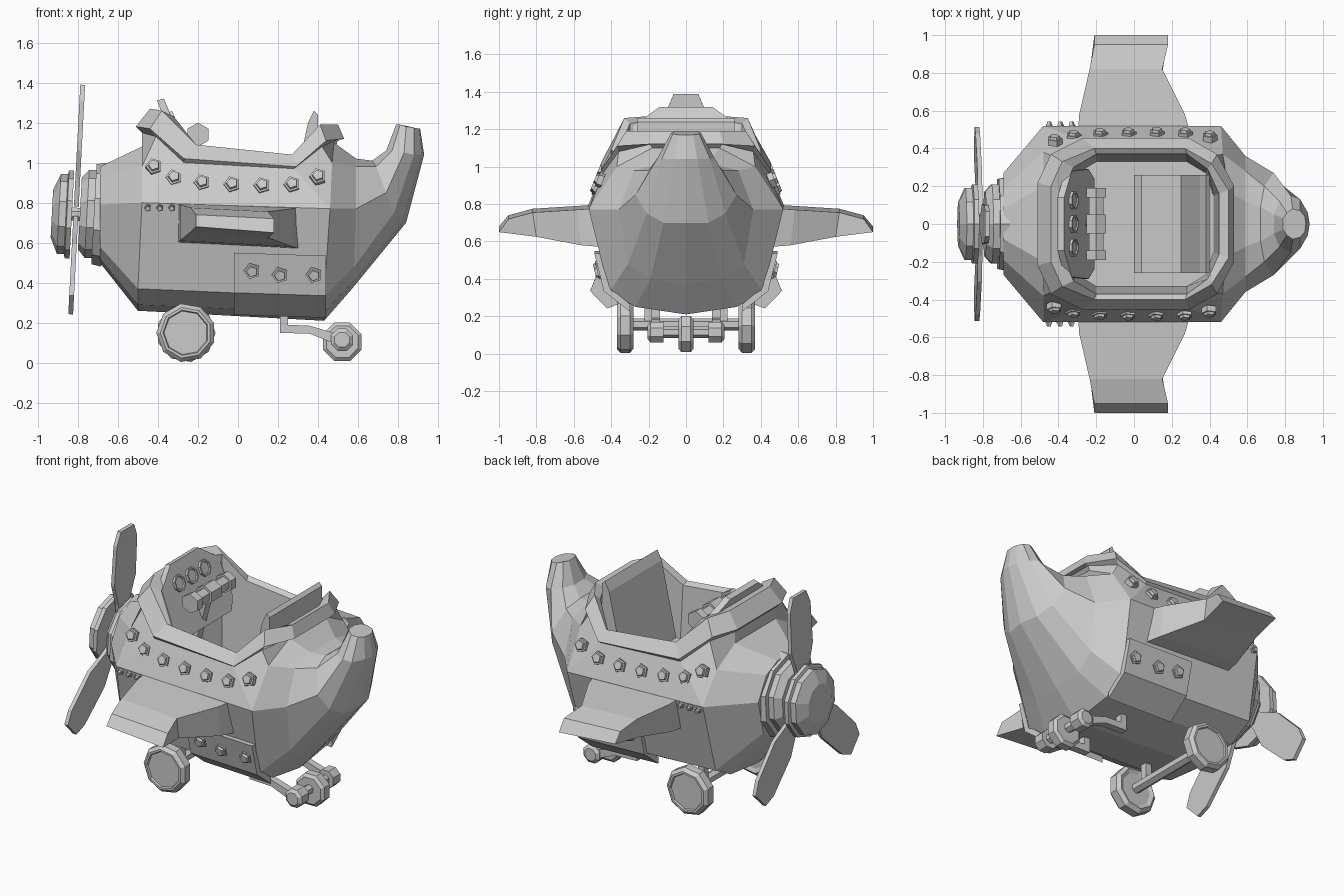
import bpy, bmesh
from math import sin, cos, pi, radians
from mathutils import Vector, Matrix


def make(name, rings_faces):
    bm = bmesh.new()
    verts, faces = rings_faces
    vs = [bm.verts.new(v) for v in verts]
    for f in faces:
        bm.faces.new([vs[i] for i in f])
    bmesh.ops.remove_doubles(bm, verts=bm.verts, dist=0.0005)
    bmesh.ops.recalc_face_normals(bm, faces=bm.faces)
    me = bpy.data.meshes.new(name)
    bm.to_mesh(me)
    bm.free()
    ob = bpy.data.objects.new(name, me)
    bpy.context.collection.objects.link(ob)
    return ob


def loft(rings, caps=(True, True), skip=None):
    n = len(rings[0])
    verts = [v for r in rings for v in r]
    faces = []
    for k in range(len(rings) - 1):
        for i in range(n):
            if skip and skip(k, i):
                continue
            j = (i + 1) % n
            faces.append((k * n + i, k * n + j, (k + 1) * n + j, (k + 1) * n + i))
    if caps[0]:
        faces.append(tuple(range(n)))
    if caps[1]:
        faces.append(tuple(range((len(rings) - 1) * n, len(rings) * n)))
    return verts, faces


def lathe(name, origin, axis, profile, n, phase=0.5):
    q = Vector(axis).to_track_quat('Z', 'Y')
    rings = [[Vector(origin) + q @ Vector((r * cos(2 * pi * (i + phase) / n), r * sin(2 * pi * (i + phase) / n), d))
              for i in range(n)] for d, r in profile]
    return make(name, loft(rings))


def bar(name, p, q, r, n=6):
    d = Vector(q) - Vector(p)
    return lathe(name, p, d, [(0, r), (d.length, r)], n)


def slab(name, outline, offset):
    o = [Vector(p) for p in outline]
    return make(name, loft([o, [p + Vector(offset) for p in o]]))


def mir(half):
    """Closed loop from a half outline, mirrored in y."""
    return list(half) + [(x, -y, z) for x, y, z in reversed(half) if y > 0]


# Hull sections, bottom centre to top
body = [
    [(-.69, 0, .5), (-.69, .13, .52), (-.69, .22, .58), (-.69, .27, .79), (-.69, .19, .93), (-.69, .08, .98)],
    [(-.5, 0, .26), (-.5, .27, .29), (-.5, .42, .37), (-.48, .52, .8), (-.48, .38, .98), (-.48, .2, 1.08)],
    [(.43, 0, .21), (.43, .27, .25), (.43, .41, .33), (.46, .52, .77), (.47, .37, 1.0), (.48, .18, 1.1)],
    [(.57, 0, .37), (.57, .19, .40), (.58, .31, .48), (.59, .36, .77), (.59, .28, .98), (.59, .12, 1.02)]]
tail = [
    [(.84, 0, .70), (.82, .12, .70), (.78, .21, .75), (.74, .27, .85), (.69, .2, .98), (.67, .09, 1.01)],
    [(.93, 0, 1.04), (.92, .06, 1.04), (.88, .13, 1.04), (.83, .15, 1.05), (.77, .12, 1.06), (.74, .05, 1.06)],
    [(.91, 0, 1.17), (.905, .04, 1.17), (.88, .07, 1.175), (.84, .08, 1.18), (.81, .06, 1.19), (.79, .03, 1.19)]]
hv, hf = loft([mir(s) for s in body + tail], skip=lambda k, i: k == 1 and 3 <= i <= 7)

# Cockpit opening: waist, skirt, flared rim, lip and tub
waist = [body[1][5], body[1][4], body[1][3], body[2][3], body[2][4], body[2][5]]
skirt = [(-.48, .2, 1.15), (-.41, .35, 1.13), (-.27, .44, 1.0), (.28, .44, .97), (.42, .36, 1.08), (.5, .19, 1.12)]
flare = [(-.51, .22, 1.18), (-.44, .37, 1.17), (-.27, .455, 1.02), (.29, .455, .98), (.44, .37, 1.11), (.53, .2, 1.12)]
lip = [(-.44, .2, 1.27), (-.38, .33, 1.26), (-.21, .40, 1.09), (.27, .40, 1.04), (.41, .32, 1.19), (.5, .18, 1.19)]
inner = [(-.38, .17, 1.25), (-.32, .30, 1.23), (-.2, .37, 1.07), (.28, .37, 1.02), (.39, .29, 1.16), (.45, .16, 1.17)]
floor = [(-.34, .16, .5), (-.3, .27, .5), (-.2, .33, .5), (.28, .33, .5), (.38, .27, .5), (.42, .15, .5)]
cv, cf = loft([mir(r) for r in (waist, skirt, flare, lip, inner, floor)], caps=(False, True))
make("hull", (hv + cv, hf + [tuple(i + len(hv) for i in f) for f in cf]))

# Cowl, shaft and spinner on a slightly tilted axis
tilt = radians(3)
ax = Vector((-cos(tilt), 0, sin(tilt)))
hub = Vector((-.81, 0, .74))
lathe("cowl", (-.67, 0, .74), ax, [(0, .26), (.05, .25), (.05, .22), (.085, .22), (.12, .18)], 10)
lathe("propeller_shaft", (-.76, 0, .74), ax, [(0, .035), (.1, .035)], 8)
lathe("spinner", hub, ax, [(.02, .22), (.045, .22), (.05, .2), (.085, .2), (.12, .12)], 10)

# Three propeller blades
blade = [(.04, .03), (.18, .055), (.32, .105), (.57, .1), (.65, .065)]
for i, a in enumerate((0, 134, 226)):
    m = Matrix.Translation(hub) @ Matrix.Rotation(tilt, 4, 'Y') @ Matrix.Rotation(radians(a), 4, 'X')
    out = [(w, r) for r, w in blade] + [(-w, r) for r, w in reversed(blade)]
    slab(f"propeller_blade_{i}", [m @ Vector((-.012, w, r)) for w, r in out], m.to_3x3() @ Vector((.024, 0, 0)))

# Wing stations: leading x, trailing x, top y, bottom y, top z, bottom z
stations = [(-.3, .31, .44, .44, .80, .57), (-.29, .27, .58, .56, .79, .58),
            (-.235, .15, .82, .80, .775, .625), (-.21, .18, .95, 1.0, .74, .65)]
dots = [(-.42, .98), (-.32, .925), (-.18, .90), (-.03, .89), (.12, .885), (.27, .89), (.4, .93)]


def bolt(name, x, y, z, nrm, r):
    lathe(name, (x, y, z), nrm, [(-.02, r), (.012, r), (.012, r * .75), (.026, r * .65)], 5)


for s, side in ((-1, "left"), (1, "right")):
    make(f"wing_{side}", loft([[(a, s * yt, zt), (b, s * yt, zt - .02), (b, s * yb, zb), (a, s * yb, zb + .03)]
                               for a, b, yt, yb, zt, zb in stations]))
    # Rivets on the hull
    for i, (x, z) in enumerate(dots):
        bolt(f"upper_bolt_{side}_{i}", x, s * (.52 - .4 * (z - .785)), z, (0, s * .93, .37), .042)
    for i, (x, z) in enumerate(((.07, .46), (.21, .44), (.38, .44))):
        bolt(f"lower_bolt_{side}_{i}", x, s * (.42 + .22 * (z - .33) + .018), z, (0, s * .97, -.22), .042)
    for i in range(3):
        bolt(f"small_bolt_{side}_{i}", -.45 + i * .06, s * .515, .775, (0, s, -.2), .019)
    # Lower side panel
    prof = [(.49, .55), (.44, .35), (.3, .24), (.3, .28), (.41, .37), (.45, .55)]
    slab(f"side_panel_{side}", [(-.02, s * y, z) for y, z in prof], (.46, 0, -.015))
    # Main wheels with recessed sides, and their struts
    lathe(f"main_wheel_{side}", (-.26, s * .325, .15), (0, s, 0),
          [(-.035, .1), (-.045, .125), (-.025, .148), (.025, .148), (.045, .128), (.045, .115), (.035, .11)], 9)
    bar(f"main_strut_{side}", (-.26, s * .2, .15), (-.26, s * .2, .32), .03, 4)
    # Tail wheel arm and hub cap
    arm = [(.21, .15), (.36, .145), (.52, .08), (.54, .13), (.36, .185), (.25, .19), (.25, .28), (.21, .28)]
    slab(f"tail_arm_{side}", [(x, s * .14, z) for x, z in arm], (0, s * .045, 0))
    lathe(f"tail_hub_{side}", (.52, s * .12, .115), (0, s, 0), [(0, .06), (.07, .06), (.085, .04)], 8)

bar("main_axle", (-.26, -.31, .155), (-.26, .31, .155), .032, 6)
bar("tail_axle", (.52, -.19, .115), (.52, .19, .115), .03, 6)
lathe("tail_wheel", (.52, 0, .105), (0, 1, 0), [(-.04, .085), (-.025, .104), (.025, .104), (.04, .085)], 8)

# Seat cushion and leaning back
slab("seat_cushion", [(0, -.26, .5), (.3, -.26, .5), (.3, -.26, .74), (.04, -.26, .76), (0, -.26, .72)], (0, .52, 0))
slab("seat_back", [(.24, -.26, .7), (.35, -.26, 1.2), (.38, -.26, 1.26), (.4, -.26, 1.24), (.4, -.26, 1.1), (.38, -.26, .7)],
     (0, .52, 0))

# Dashboard with gauges
dash = mir([(-.37, .14, 1.32), (-.33, .28, 1.22), (-.24, .29, 1.0), (-.21, .24, .93)])
slab("dashboard", dash, (-.035, 0, -.01))
for i in range(3):
    lathe(f"gauge_{i}", (-.325, (i - 1) * .125, 1.21), (.92, 0, .39), [(-.01, .05), (.015, .05), (.015, .04), (.008, .036)], 8)

# Control yoke: column, crossbar and grips
bar("yoke_column", (-.28, 0, .85), (-.2, 0, 1.14), .03)
lathe("yoke_bar", (-.2, -.19, 1.14), (0, 1, 0),
      [(0, .06), (.05, .06), (.05, .045), (.14, .045), (.14, .06), (.24, .06),
       (.24, .045), (.33, .045), (.33, .06), (.38, .06)], 6)
